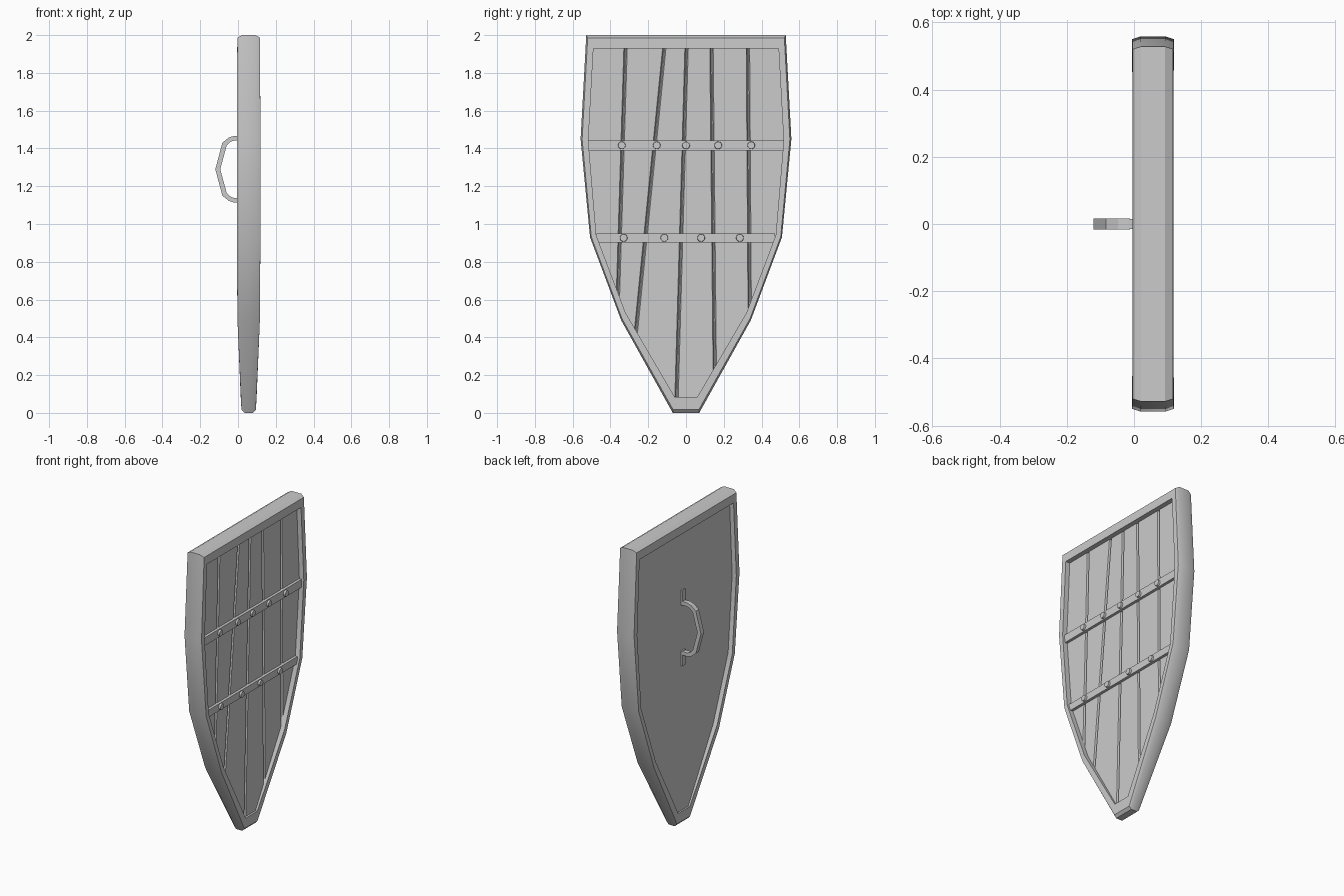
import bpy, bmesh
from mathutils import Vector, Matrix

cube = bpy.data.objects.get("Cube")
if cube:
    bpy.data.objects.remove(cube, do_unlink=True)

grey = bpy.data.materials.new("plain_grey")
grey.use_nodes = True
GREY = (0.6, 0.6, 0.6, 1)
grey.diffuse_color = GREY
grey.node_tree.nodes["Principled BSDF"].inputs["Base Color"].default_value = GREY

MID = 0.0565  # centre of the shield thickness


def finish(name, bm, smooth=False):
    bmesh.ops.recalc_face_normals(bm, faces=bm.faces)
    mesh = bpy.data.meshes.new(name)
    bm.to_mesh(mesh)
    bm.free()
    mesh.materials.append(grey)
    obj = bpy.data.objects.new(name, mesh)
    bpy.context.collection.objects.link(obj)
    if smooth:
        bpy.ops.object.select_all(action="DESELECT")
        obj.select_set(True)
        bpy.context.view_layer.objects.active = obj
        bpy.ops.object.shade_smooth_by_angle(angle=0.5)
    return obj


def prism(outline, x0, x1):
    """Solid slab from a (y, z) outline."""
    bm = bmesh.new()
    face = bm.faces.new([bm.verts.new((x0, y, z)) for y, z in outline])
    ext = bmesh.ops.extrude_face_region(bm, geom=[face])["geom"]
    bmesh.ops.translate(bm, vec=(x1 - x0, 0, 0),
                        verts=[v for v in ext if isinstance(v, bmesh.types.BMVert)])
    return bm


def box(name, x, y, z):
    outline = [(y[0], z[0]), (y[1], z[0]), (y[1], z[1]), (y[0], z[1])]
    return finish(name, prism(outline, *x))


def mirrored(half):
    return half + [(-y, z) for y, z in reversed(half)]


# Outline from the top corner down to the tip, mirrored across y
outer = mirrored([(0.528, 2.0), (0.558, 1.45), (0.508, 0.93), (0.343, 0.49), (0.07, 0.0)])
inner = mirrored([(0.49, 1.93), (0.517, 1.44), (0.475, 0.94), (0.32, 0.53), (0.06, 0.085)])
thick = [0.97, 1.0, 1.0, 0.96]
thick = thick + [0.6, 0.6] + thick[::-1]

# Rim: chamfered section swept round the outline, thinner at the tip
section = [(-0.062, 0.2), (-0.037, 0), (0.037, 0), (0.062, 0.2), (0.062, 1), (-0.062, 1)]
bm = bmesh.new()
rings = []
for (oy, oz), (iy, iz), s in zip(outer, inner, thick):
    rings.append([bm.verts.new((MID + x * (s + (1 - s) * 0.2 * t),
                                oy + (iy - oy) * t, oz + (iz - oz) * t)) for x, t in section])
for i, ring in enumerate(rings):
    after = rings[(i + 1) % len(rings)]
    for j in range(len(section)):
        k = (j + 1) % len(section)
        bm.faces.new((ring[j], ring[k], after[k], after[j]))
finish("rim", bm, smooth=True)

# Panel edge tucked slightly into the rim
panel = [(iy + (oy - iy) * 0.2, iz + (oz - iz) * 0.2) for (oy, oz), (iy, iz) in zip(outer, inner)]
finish("back_panel", prism(panel, 0.025, 0.065))

# Planks: panel cut along slanting seams, with sloped plank edges
seams = [((-0.32, 1.93), (-0.36, 0.63)), ((-0.115, 1.93), (-0.265, 0.43)),
         ((0.003, 1.93), (-0.05, 0.085)), ((0.135, 1.93), (0.152, 0.25)),
         ((0.328, 1.93), (0.337, 0.58))]


def cut(bm, seam, side):
    (ya, za), (yb, zb) = seam
    across = Vector((0, za - zb, yb - ya)).normalized() * side
    point = Vector((0.086, ya, za)) + across * 0.009
    normal = across - Vector((0.3, 0, 0))
    geom = bm.verts[:] + bm.edges[:] + bm.faces[:]
    bmesh.ops.bisect_plane(bm, geom=geom, plane_co=point, plane_no=normal, clear_inner=True)
    bmesh.ops.holes_fill(bm, edges=[e for e in bm.edges if e.is_boundary])


for i in range(len(seams) + 1):
    bm = prism(panel, 0.06, 0.086)
    if i > 0:
        cut(bm, seams[i - 1], 1)
    if i < len(seams):
        cut(bm, seams[i], -1)
    finish(f"plank_{i + 1}", bm)

# Crossbars with flat studs
bars = {"upper": ((-0.52, 0.515), (1.39, 1.443), (-0.34, -0.155, 0, 0.17, 0.345)),
        "lower": ((-0.475, 0.47), (0.903, 0.95), (-0.33, -0.115, 0.08, 0.285))}
for name, (ys, zs, studs) in bars.items():
    box(name + "_crossbar", (0.08, 0.104), ys, zs)
    for i, y in enumerate(studs):
        bm = bmesh.new()
        bmesh.ops.create_cone(bm, cap_ends=True, segments=12, radius1=0.021, radius2=0.019, depth=0.016,
                              matrix=Matrix.Translation((0.108, y, sum(zs) / 2)) @ Matrix.Rotation(1.5708, 4, "Y"))
        finish(f"{name}_stud_{i + 1}", bm, smooth=True)

# Handle: flat strap bent outward, in (x, z) with outer and inner edges
top_out = [(0.03, 1.467), (-0.02, 1.467), (-0.048, 1.458), (-0.083, 1.43), (-0.12, 1.29)]
top_in = [(0.03, 1.443), (-0.018, 1.443), (-0.038, 1.436), (-0.06, 1.415), (-0.094, 1.29)]
strap = [top + [(x, 2.58 - z) for x, z in reversed(top[:-1])] for top in (top_out, top_in)]
bm = bmesh.new()
rows = []
for (xo, zo), (xi, zi) in zip(*strap):
    w = 0.013 if xo > 0 else 0.016
    rows.append([bm.verts.new(c) for c in ((xo, -w, zo), (xo, w, zo), (xi, w, zi), (xi, -w, zi))])
for a, b in zip(rows, rows[1:]):
    for j in range(4):
        k = (j + 1) % 4
        bm.faces.new((a[j], a[k], b[k], b[j]))
for end in (rows[0], rows[-1]):
    bm.faces.new(end)
finish("handle", bm)

# Handle mounting plates
box("upper_handle_plate", (0.015, 0.03), (-0.016, 0.016), (1.44, 1.54))
box("lower_handle_plate", (0.015, 0.03), (-0.016, 0.016), (1.04, 1.14))
